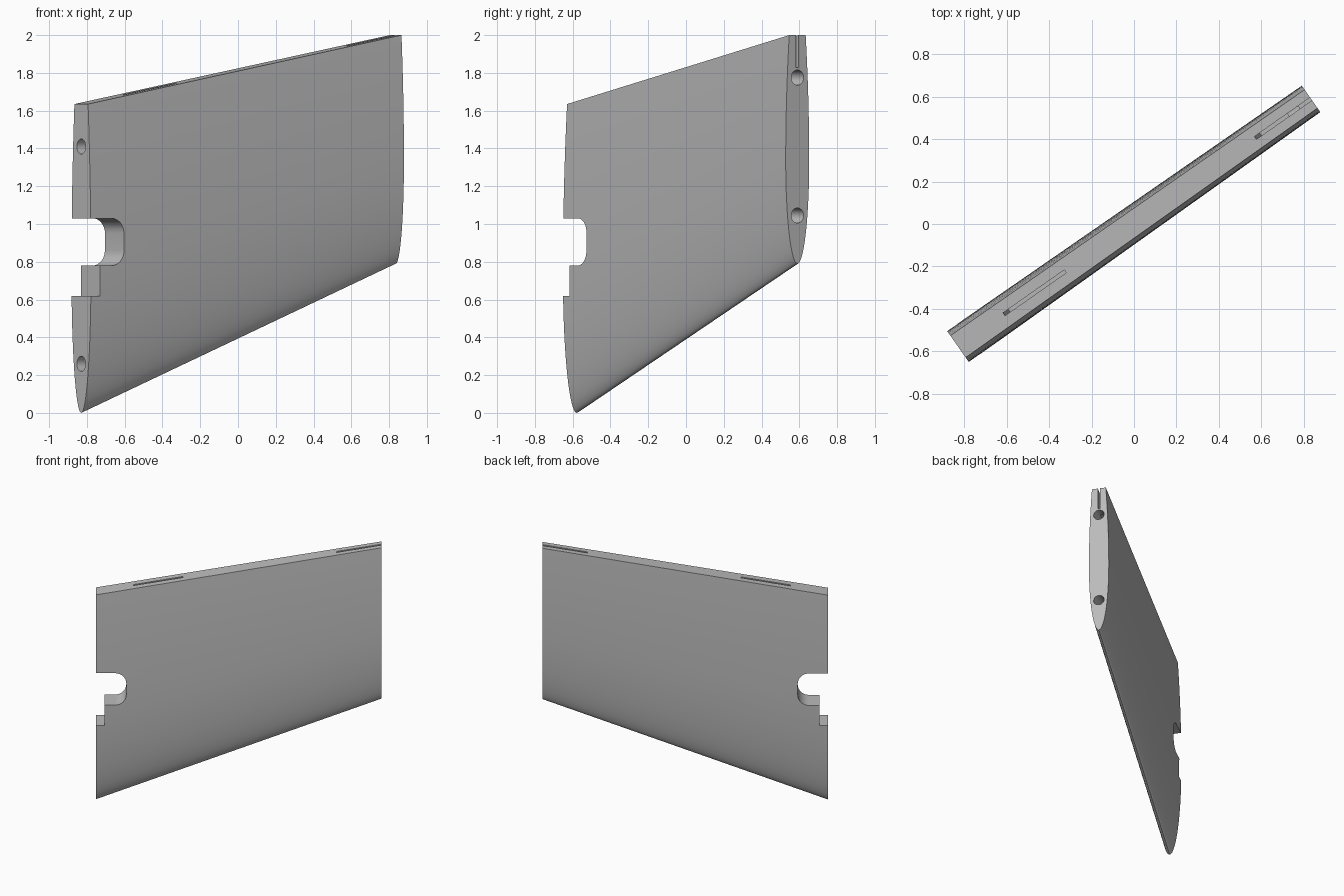
import bpy, bmesh, math
from mathutils import Matrix, Vector

old = bpy.data.objects.get("Cube")
if old:
    bpy.data.objects.remove(old, do_unlink=True)

grey = bpy.data.materials.new("mid grey")
grey.use_nodes = True
COLOUR = (0.5, 0.5, 0.5, 1)
grey.diffuse_color = COLOUR
grey.node_tree.nodes["Principled BSDF"].inputs["Base Color"].default_value = COLOUR

# The panel is built along +x from its tall end, then turned into place
START, END = Vector((-0.83, -0.578, 0)), Vector((0.835, 0.59, 0))
LENGTH = (END - START).length
SLOPE = math.atan2(2.0 - 1.635, LENGTH)


def make_object(name, bm):
    bmesh.ops.recalc_face_normals(bm, faces=bm.faces)
    mesh = bpy.data.meshes.new(name)
    bm.to_mesh(mesh)
    bm.free()
    mesh.materials.append(grey)
    obj = bpy.data.objects.new(name, mesh)
    bpy.context.collection.objects.link(obj)
    return obj


def section(x, bottom, top, half, steps=28):
    """Foil outline: rounded nose below, gentle taper to a flat top."""
    side = []
    for i in range(steps + 1):
        t = (i / steps) ** 2 if i < steps else 1
        if t < 0.45:
            w = math.sqrt(max(0, 1 - (1 - t / 0.45) ** 2))
        else:
            w = 1 - 0.3 * ((t - 0.45) / 0.55) ** 2
        side.append((half * w, bottom + t * (top - bottom)))
    ring = side + [(-y, z) for y, z in reversed(side[1:])]
    return [(x, y, z) for y, z in ring]


def loft(name, rings):
    bm = bmesh.new()
    a, b = [[bm.verts.new(p) for p in ring] for ring in rings]
    n = len(a)
    for i in range(n):
        j = (i + 1) % n
        bm.faces.new((a[i], a[j], b[j], b[i]))
    bm.faces.new(a)
    bm.faces.new(b)
    return make_object(name, bm)


def box(name, centre, size, tilt=0):
    bm = bmesh.new()
    bmesh.ops.create_cube(bm, size=1, matrix=Matrix.Translation(centre)
                          @ Matrix.Rotation(tilt, 4, 'Y') @ Matrix.Diagonal((*size, 1)))
    return make_object(name, bm)


def cut(target, cutter):
    mod = target.modifiers.new("cut", 'BOOLEAN')
    mod.operation, mod.solver, mod.object = 'DIFFERENCE', 'EXACT', cutter
    bpy.context.view_layer.objects.active = target
    bpy.ops.object.modifier_apply(modifier=mod.name)
    bpy.data.objects.remove(cutter, do_unlink=True)


# Tapered panel body
panel = loft("foil_panel", [section(0, 0, 1.635, 0.09),
                            section(LENGTH, 0.79, 2.0, 0.076)])

# Notch with rounded inner corners, and the shallow step beneath it
DEPTH, LOW, HIGH, R = 0.215, 0.78, 1.03, 0.08
outline = [(-0.1, HIGH), (-0.1, LOW)]
for cz, first in ((LOW + R, -90), (HIGH - R, 0)):
    for k in range(9):
        a = math.radians(first + k * 11.25)
        outline.append((DEPTH - R + R * math.cos(a), cz + R * math.sin(a)))
cut(panel, loft("notch_cutter", [[(x, y, z) for x, z in outline] for y in (-0.3, 0.3)]))
cut(panel, box("step_cutter", (-0.02, 0, 0.71), (0.16, 0.6, 0.18)))

# Dowel holes in both ends
for x, z in ((0, 1.41), (0, 0.26), (LENGTH, 1.775), (LENGTH, 1.045)):
    bm = bmesh.new()
    bmesh.ops.create_cone(bm, cap_ends=True, segments=32, radius1=0.04, radius2=0.04, depth=0.26,
                          matrix=Matrix.Translation((x, 0, z)) @ Matrix.Rotation(math.pi / 2, 4, 'Y'))
    cut(panel, make_object("hole_cutter", bm))

# Narrow slots sunk square to the sloping top edge
for x0, x1 in ((0.265, 0.618), (1.713, LENGTH + 0.2)):
    mid = (x0 + x1) / 2
    size = ((x1 - x0) * math.cos(SLOPE), 0.016, 0.34)
    size = ((x1 - x0) / math.cos(SLOPE), 0.016, 0.34)
    centre = (mid, 0, 1.635 + mid * math.tan(SLOPE))
    cut(panel, box("slot_cutter", centre, size, -SLOPE))

# Turn the panel into place and shade it
turn = math.atan2(END.y - START.y, END.x - START.x)
panel.data.transform(Matrix.Translation(START) @ Matrix.Rotation(turn, 4, 'Z'))
bpy.ops.object.select_all(action='DESELECT')
panel.select_set(True)
bpy.context.view_layer.objects.active = panel
bpy.ops.object.shade_smooth_by_angle(angle=math.radians(30))
